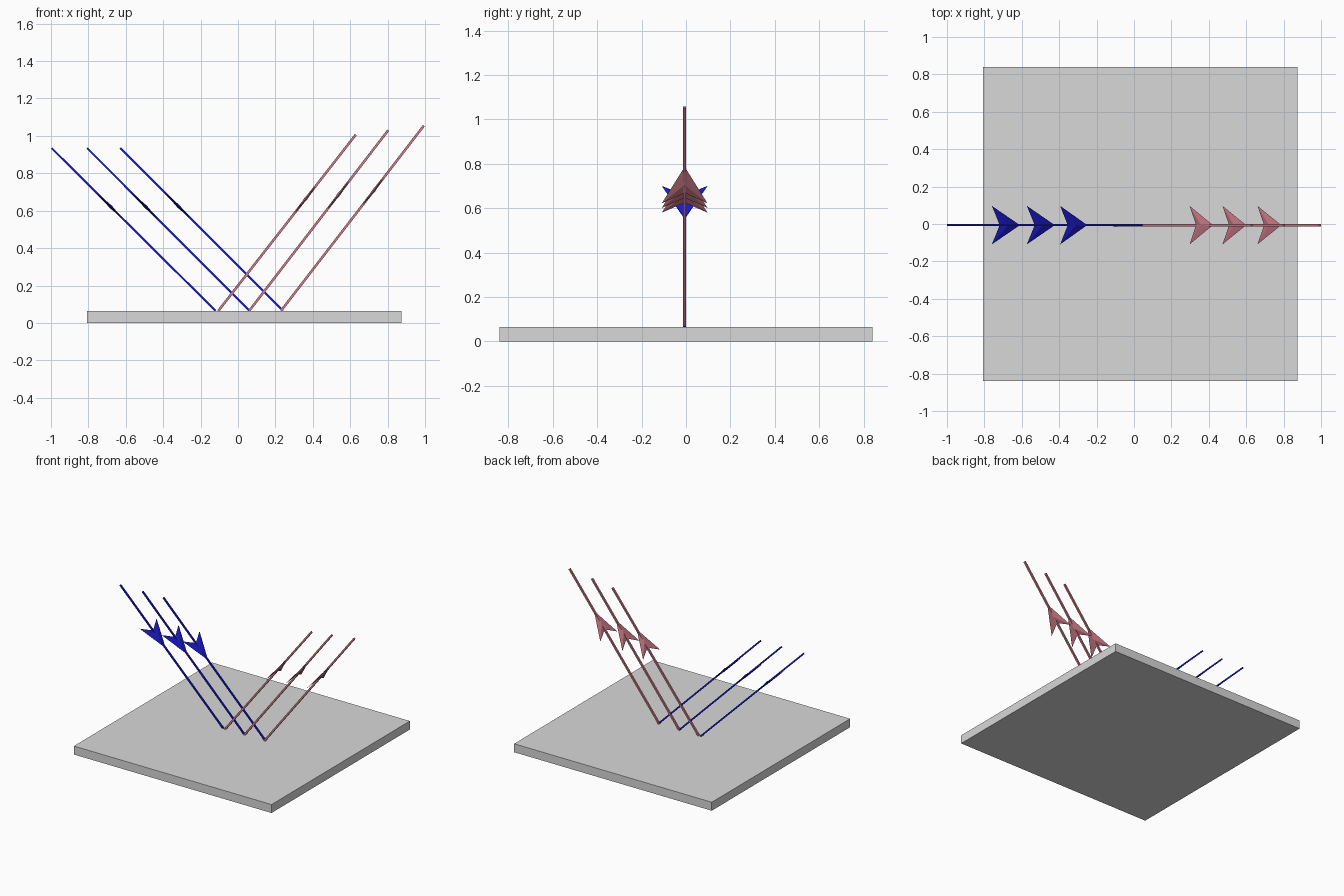
import bpy
import bmesh
from mathutils import Vector, Matrix

cube = bpy.data.objects.get("Cube")
if cube:
    bpy.data.objects.remove(cube, do_unlink=True)


def make_material(name, rgb):
    mat = bpy.data.materials.new(name)
    mat.use_nodes = True
    mat.diffuse_color = (*rgb, 1)
    mat.node_tree.nodes["Principled BSDF"].inputs["Base Color"].default_value = (*rgb, 1)
    return mat


def finish(bm, name, mat):
    bmesh.ops.recalc_face_normals(bm, faces=bm.faces)
    mesh = bpy.data.meshes.new(name)
    bm.to_mesh(mesh)
    bm.free()
    mesh.materials.append(mat)
    obj = bpy.data.objects.new(name, mesh)
    bpy.context.collection.objects.link(obj)
    return obj


def shaft(name, start, end, width, mat):
    """Thin square rod between two points, with one pair of sides facing y."""
    bm = bmesh.new()
    axis = end - start
    turn = axis.to_track_quat('Z', 'Y').to_matrix().to_4x4()
    place = Matrix.Translation((start + end) / 2) @ turn
    bmesh.ops.create_cube(bm, size=1, matrix=place @ Matrix.Diagonal((width, width, axis.length, 1)))
    finish(bm, name, mat)


def arrowhead(name, tail, tip, mat):
    """Flat swept head with a very shallow ridge on both sides."""
    bm = bmesh.new()
    along = tip - tail
    side = Vector((0, 1, 0))
    up = along.cross(side).normalized() * 0.0085
    middle = tail + along * 0.53
    outline = [bm.verts.new(p) for p in
               (tip, tail + side * 0.103, tail + along * 0.28, tail - side * 0.103)]
    for ridge in (middle + up, middle - up):
        peak = bm.verts.new(ridge)
        for i in range(4):
            bm.faces.new((outline[i], outline[(i + 1) % 4], peak))
    finish(bm, name, mat)


def ray(name, start, end, tail_x, tip_x, width, mat):
    def at(x):
        return start.lerp(end, (x - start.x) / (end.x - start.x))
    shaft(name + "_shaft", start, end, width, mat)
    arrowhead(name + "_head", at(tail_x), at(tip_x), mat)


grey = make_material("slab grey", (0.69, 0.69, 0.69))
blue = make_material("incoming blue", (0.011, 0.011, 0.62))
pink = make_material("reflected pink", (0.61, 0.2, 0.25))

# Slab
TOP = 0.065
bm = bmesh.new()
bmesh.ops.create_cube(bm, size=1, matrix=Matrix.Translation((0.033, 0, TOP / 2))
                      @ Matrix.Diagonal((1.68, 1.68, TOP, 1)))
finish(bm, "slab", grey)

# Incoming rays: start x, hit x, head tail x, head tip x
Y = -0.006
for i, (x0, x1, tail, tip) in enumerate([(-0.997, -0.12, -0.76, -0.61),
                                         (-0.807, 0.062, -0.573, -0.423),
                                         (-0.63, 0.24, -0.395, -0.25)]):
    ray(f"incoming_ray_{i + 1}", Vector((x0, Y, 0.935)), Vector((x1, Y, TOP)),
        tail, tip, 0.011, blue)

# Reflected rays: hit x, end x, end height, head tail x, head tip x
for i, (x0, x1, z, tail, tip) in enumerate([(-0.105, 0.63, 1.007, 0.297, 0.422),
                                            (0.06, 0.803, 1.03, 0.473, 0.6),
                                            (0.23, 0.994, 1.055, 0.66, 0.787)]):
    ray(f"reflected_ray_{i + 1}", Vector((x0, Y, TOP)), Vector((x1, Y, z)),
        tail, tip, 0.013, pink)
